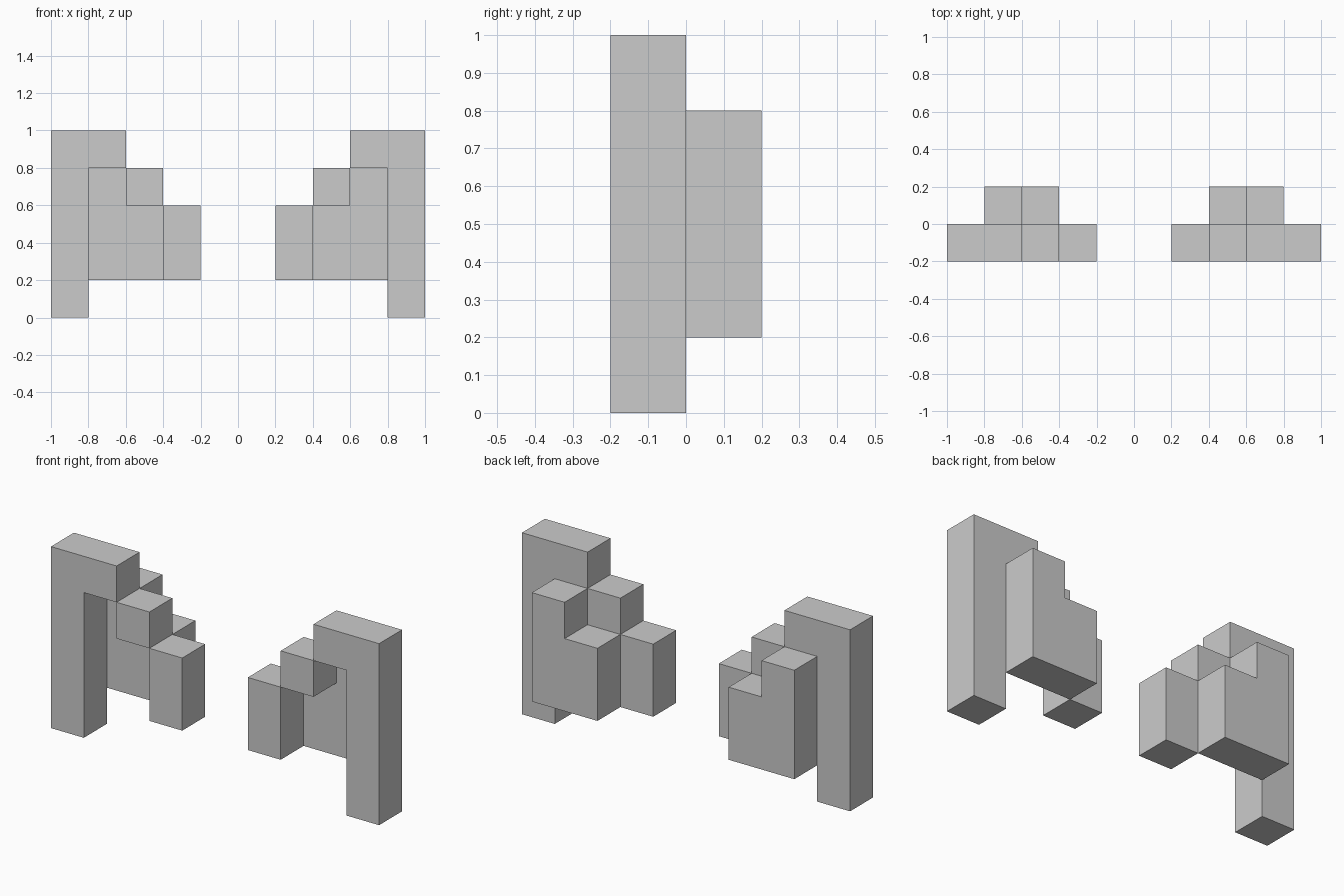
import bpy, bmesh
from mathutils import Vector

if "Cube" in bpy.data.objects:
    bpy.data.objects.remove(bpy.data.objects["Cube"])

S = 0.2  # block size

# Right half as block columns: (x index, y index, bottom z, top z)
columns = [
    # front layer: outer leg, stepped arch, inner leg
    (4, -1, 0, 5), (3, -1, 4, 5), (2, -1, 3, 4), (1, -1, 1, 3),
    # back layer: stepped plate
    (3, 0, 1, 4), (2, 0, 1, 3),
]
cells = {(x, y, z) for x, y, z0, z1 in columns for z in range(z0, z1)}


def add_face(bm, cell, axis, side):
    """Add one outward-facing block side."""
    u, v = (axis + 1) % 3, (axis + 2) % 3
    corners = [(0, 0), (1, 0), (1, 1), (0, 1)]
    if side < 0:
        corners.reverse()
    verts = []
    for a, b in corners:
        p = Vector(cell)
        p[axis] += side > 0
        p[u] += a
        p[v] += b
        verts.append(bm.verts.new(p * S))
    bm.faces.new(verts)


def build_blocks(name):
    """Outer skin of the joined blocks, with no faces inside."""
    bm = bmesh.new()
    for cell in sorted(cells):
        for axis in range(3):
            for side in (-1, 1):
                neighbour = list(cell)
                neighbour[axis] += side
                if tuple(neighbour) not in cells:
                    add_face(bm, cell, axis, side)
    bmesh.ops.remove_doubles(bm, verts=bm.verts[:], dist=1e-4)
    bmesh.ops.dissolve_limit(bm, angle_limit=0.01,
                             verts=bm.verts[:], edges=bm.edges[:])
    mesh = bpy.data.meshes.new(name)
    bm.to_mesh(mesh)
    bm.free()
    obj = bpy.data.objects.new(name, mesh)
    bpy.context.collection.objects.link(obj)
    return obj


# Stepped claws, mirrored to the left side
claws = build_blocks("stepped_claws")
mirror = claws.modifiers.new("mirror", 'MIRROR')
mirror.use_axis = (True, False, False)
mirror.use_mirror_merge = False
